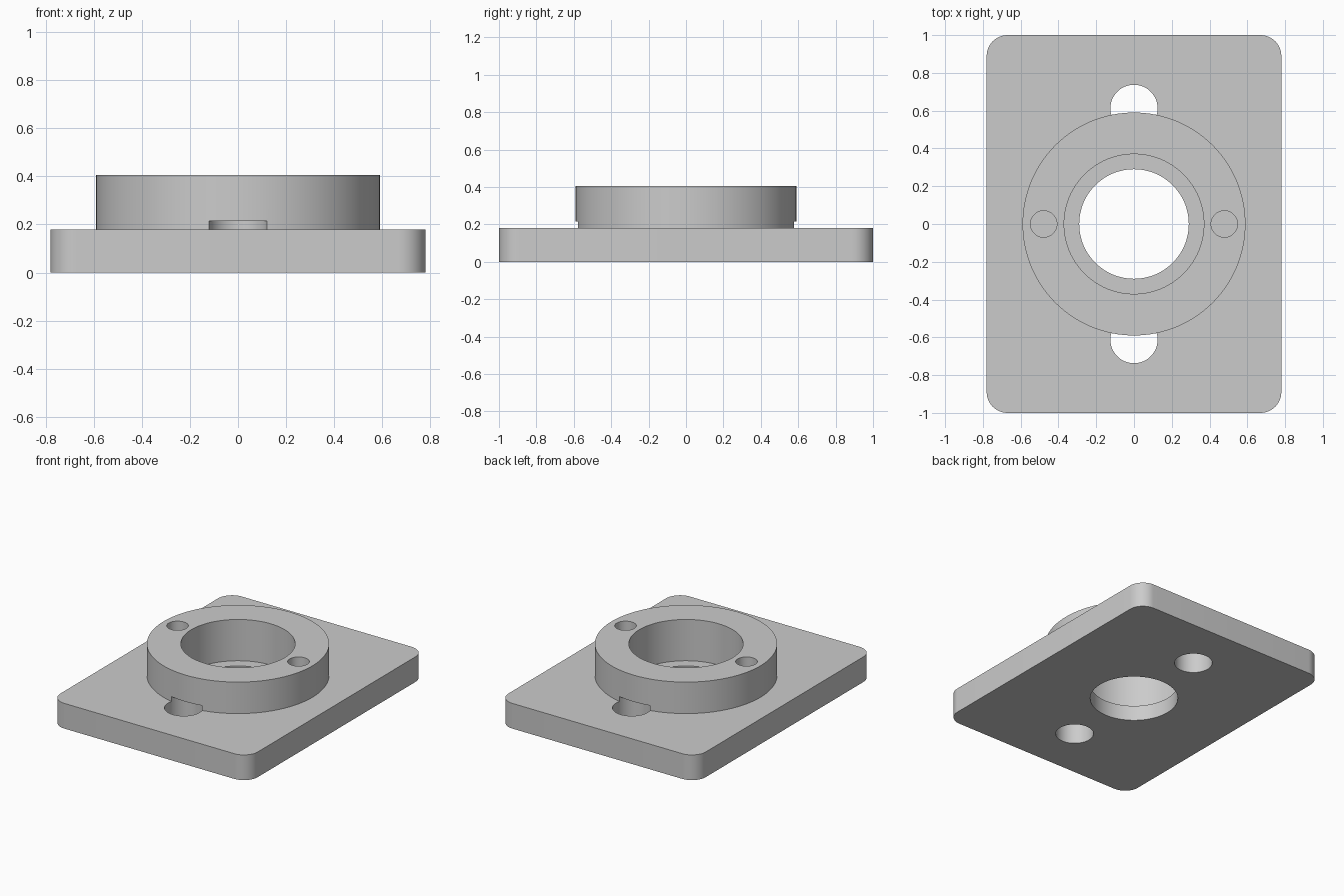
import bpy
import bmesh
import math

default = bpy.data.objects.get("Cube")
if default:
    bpy.data.objects.remove(default, do_unlink=True)

metal = bpy.data.materials.new("plain grey")
metal.use_nodes = True
grey = (0.6, 0.6, 0.6, 1)
metal.diffuse_color = grey
metal.node_tree.nodes["Principled BSDF"].inputs["Base Color"].default_value = grey


def make_object(name, bm):
    mesh = bpy.data.meshes.new(name)
    bm.to_mesh(mesh)
    bm.free()
    mesh.materials.append(metal)
    obj = bpy.data.objects.new(name, mesh)
    bpy.context.collection.objects.link(obj)
    return obj


def cylinder(name, radius, bottom, top, x=0, y=0, sides=96):
    bm = bmesh.new()
    bmesh.ops.create_cone(bm, cap_ends=True, segments=sides, radius1=radius,
                          radius2=radius, depth=top - bottom)
    bmesh.ops.translate(bm, verts=bm.verts, vec=(x, y, (bottom + top) / 2))
    return make_object(name, bm)


def combine(target, tool, operation):
    bpy.context.view_layer.objects.active = target
    mod = target.modifiers.new(operation.title(), 'BOOLEAN')
    mod.operation = operation
    mod.solver = 'EXACT'
    mod.object = tool
    bpy.ops.object.modifier_apply(modifier=mod.name)
    bpy.data.objects.remove(tool, do_unlink=True)


# Base plate with rounded vertical corners
bm = bmesh.new()
bmesh.ops.create_cube(bm, size=1)
bmesh.ops.scale(bm, verts=bm.verts, vec=(1.56, 2, 0.18))
bmesh.ops.translate(bm, verts=bm.verts, vec=(0, 0, 0.09))
uprights = [e for e in bm.edges
            if abs(e.verts[0].co.z - e.verts[1].co.z) > 0.1]
bmesh.ops.bevel(bm, geom=uprights, offset=0.11, segments=12,
                profile=0.5, affect='EDGES')
flange = make_object("flange_plate", bm)

# Raised collar
combine(flange, cylinder("collar", 0.59, 0.05, 0.405, sides=128), 'UNION')

# Stepped bore: wide seat above a narrower through hole
combine(flange, cylinder("bore_seat", 0.37, 0.11, 0.6), 'DIFFERENCE')
combine(flange, cylinder("through_bore", 0.29, -0.1, 0.2), 'DIFFERENCE')

# Bolt holes that notch the collar, and blind holes in its top face
for side in (-1, 1):
    combine(flange, cylinder("bolt_hole", 0.125, -0.1, 0.215,
                             y=0.612 * side, sides=64), 'DIFFERENCE')
    combine(flange, cylinder("blind_hole", 0.07, 0.18, 0.6,
                             x=0.478 * side, sides=48), 'DIFFERENCE')

# Smooth round walls, crisp rims
bpy.ops.object.select_all(action='DESELECT')
flange.select_set(True)
bpy.context.view_layer.objects.active = flange
bpy.ops.object.shade_smooth_by_angle(angle=math.radians(30))
